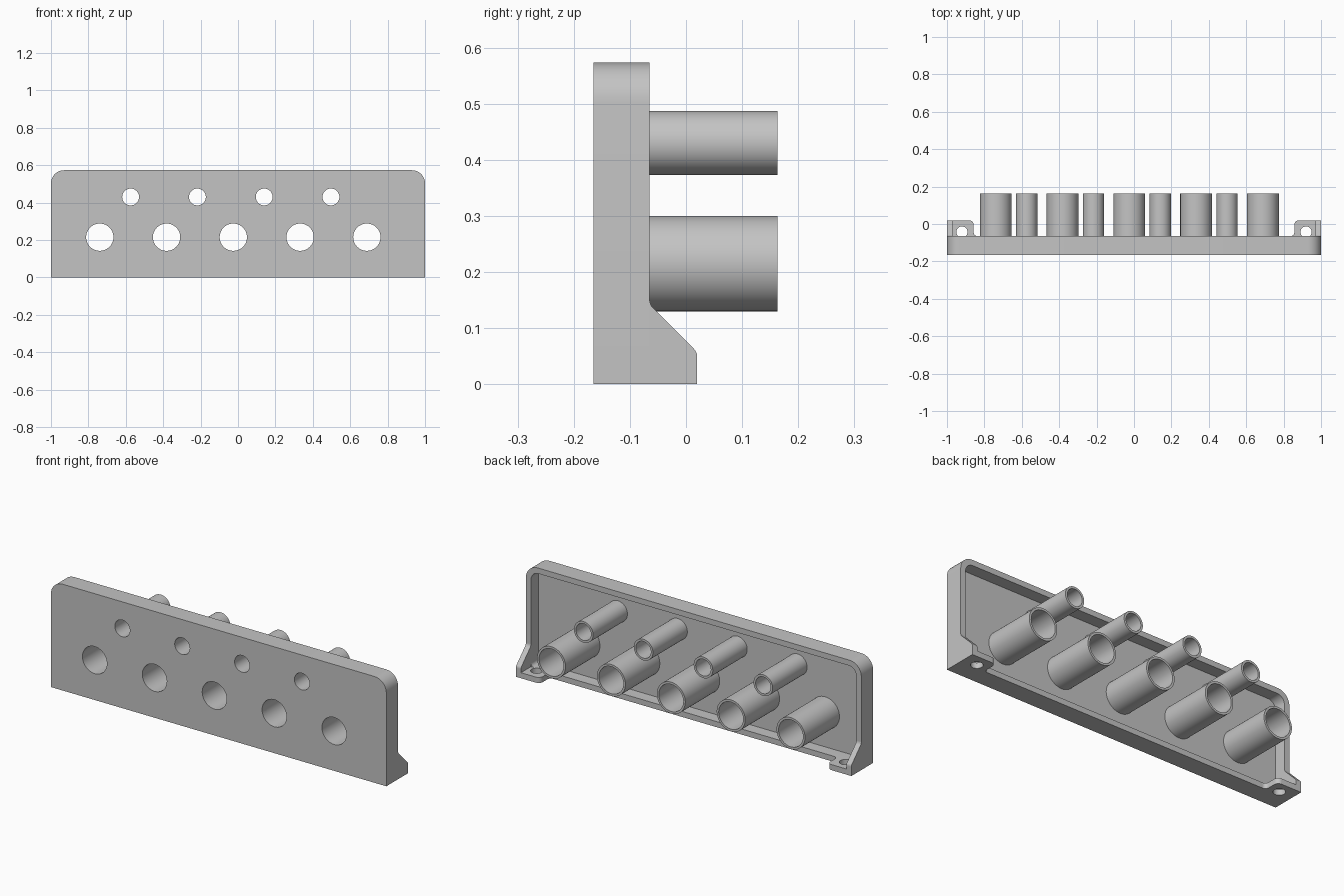
import bpy, bmesh
from math import pi, sin, cos, tan, radians
from mathutils import Vector

cube = bpy.data.objects.get("Cube")
if cube:
    bpy.data.objects.remove(cube, do_unlink=True)

grey = bpy.data.materials.new("light grey")
grey.use_nodes = True
grey.diffuse_color = (0.55, 0.55, 0.55, 1)
grey.node_tree.nodes["Principled BSDF"].inputs["Base Color"].default_value = (0.55, 0.55, 0.55, 1)

# Main dimensions
FRONT, FLOOR, BACK, TUBE_END = -0.165, -0.13, -0.065, 0.163
HEIGHT, WALL, TAB_END = 0.573, 0.03, 0.02
SPACING = 0.357
AXES = {
    "x": lambda u, v, d: (d, u, v),
    "y": lambda u, v, d: (u, d, v),
    "z": lambda u, v, d: (u, v, d),
}


def make_object(name, bm):
    bmesh.ops.recalc_face_normals(bm, faces=bm.faces)
    mesh = bpy.data.meshes.new(name)
    bm.to_mesh(mesh)
    bm.free()
    mesh.materials.append(grey)
    obj = bpy.data.objects.new(name, mesh)
    bpy.context.collection.objects.link(obj)
    return obj


def rounded(corners, steps=8):
    """Replace each (u, v, radius) corner by a tangent arc."""
    points = []
    for i, (u, v, r) in enumerate(corners):
        p = Vector((u, v))
        if r == 0:
            points.append(p)
            continue
        a = (Vector(corners[i - 1][:2]) - p).normalized()
        b = (Vector(corners[(i + 1) % len(corners)][:2]) - p).normalized()
        half = a.angle(b) / 2
        middle = (a + b).normalized()
        centre = p + middle * r / sin(half)
        start = p + a * r / tan(half) - centre
        end = p + b * r / tan(half) - centre
        sweep = start.angle(end)
        for k in range(steps + 1):
            t = k / steps
            points.append(centre + (start * sin((1 - t) * sweep) + end * sin(t * sweep)) / sin(sweep))
    return points


def prism(name, points, axis, low, high):
    bm = bmesh.new()
    place = AXES[axis]
    ends = [[bm.verts.new(place(u, v, d)) for u, v in points] for d in (low, high)]
    bm.faces.new(ends[0])
    bm.faces.new(ends[1])
    for i in range(len(points)):
        bm.faces.new((ends[0][i - 1], ends[0][i], ends[1][i], ends[1][i - 1]))
    return make_object(name, bm)


def circle(u, v, r, n=48):
    return [(u + r * cos(2 * pi * k / n), v + r * sin(2 * pi * k / n)) for k in range(n)]


def tube(name, x, z, outer, inner):
    """Open pipe rising from the recess floor to the rear."""
    bm = bmesh.new()
    rings = [[bm.verts.new((u, y, v)) for u, v in circle(x, z, r)]
             for r, y in ((outer, FLOOR), (outer, TUBE_END), (inner, TUBE_END), (inner, FLOOR))]
    for a, b in zip(rings, rings[1:]):
        for i in range(len(a)):
            bm.faces.new((a[i - 1], a[i], b[i], b[i - 1]))
    bm.faces.ensure_lookup_table()
    obj = make_object(name, bm)
    return obj


def cut(obj, cutters):
    bpy.context.view_layer.objects.active = obj
    for cutter in cutters:
        mod = obj.modifiers.new("cut", "BOOLEAN")
        mod.operation = "DIFFERENCE"
        mod.solver = "EXACT"
        mod.object = cutter
        bpy.ops.object.modifier_apply(modifier=mod.name)


parts, cutters = [], []

# Front panel with a shallow recess in its back
panel = prism("panel", rounded([(-1, 0, 0), (1, 0, 0), (1, HEIGHT, 0.07), (-1, HEIGHT, 0.07)]),
              "y", FRONT, BACK)
parts.append(panel)
inner_x, inner_top = 1 - WALL, HEIGHT - WALL
cutters.append(prism("recess_cutter", rounded([
    (-inner_x, WALL, 0.02), (inner_x, WALL, 0.02),
    (inner_x, inner_top, 0.045), (-inner_x, inner_top, 0.045)]), "y", FLOOR, 0.1))

# Two rows of pipes, with matching holes through the panel
rows = [("large_tube", 5, -0.739, 0.215, 0.085, 0.073),
        ("small_tube", 4, -0.574, 0.43, 0.057, 0.045)]
for name, count, first, z, outer, inner in rows:
    for i in range(count):
        x = first + i * SPACING
        parts.append(tube(f"{name}_{i + 1}", x, z, outer, inner))
        cutters.append(prism("hole_cutter", circle(x, z, inner), "y", -0.3, 0.3))

# Mounting tabs and sloped side gussets at both ends
for side, s in (("left", 1), ("right", -1)):
    x_in = s * 0.857
    tab = prism(side + "_tab", rounded([
        (s * inner_x, BACK, 0), (s * inner_x, TAB_END, 0), (x_in, TAB_END, 0.025),
        (x_in, BACK, 0.02), (x_in - s * 0.025, BACK, 0)]), "z", 0, WALL)
    screw = prism("screw_cutter", circle(s * 0.92, -0.043, 0.03, 32), "z", -0.05, 0.08)
    cut(tab, [screw])
    cutters.append(screw)
    gusset = prism(side + "_gusset", rounded([
        (BACK, 0, 0), (TAB_END, 0, 0), (TAB_END, 0.057, 0.02),
        (BACK, 0.142, 0.025), (BACK, 0.17, 0)]), "x", *sorted((s * inner_x, s)))
    parts += [tab, gusset]

cut(panel, cutters)
for cutter in cutters:
    bpy.data.objects.remove(cutter, do_unlink=True)

# Smooth the round surfaces and keep the edges crisp
bpy.ops.object.select_all(action="DESELECT")
for obj in parts:
    obj.select_set(True)
bpy.context.view_layer.objects.active = panel
bpy.ops.object.shade_smooth_by_angle(angle=radians(30))
